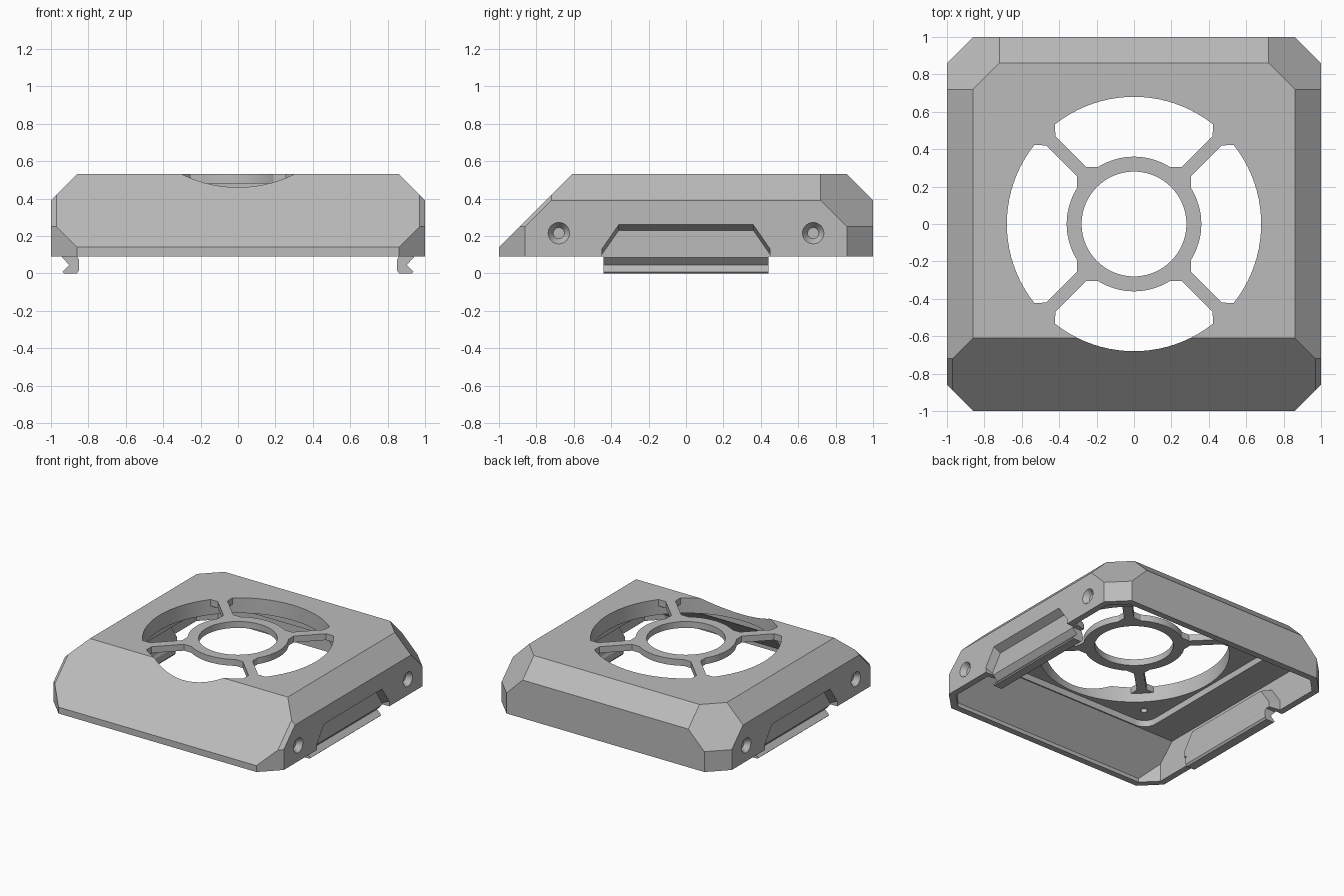
import bpy, bmesh, math
from mathutils import Vector, Matrix

cube = bpy.data.objects.get("Cube")
if cube:
    bpy.data.objects.remove(cube, do_unlink=True)

GREY = 0.5
grey = bpy.data.materials.new("matte grey plastic")
grey.use_nodes = True
grey.diffuse_color = (GREY, GREY, GREY, 1)
grey.node_tree.nodes["Principled BSDF"].inputs["Base Color"].default_value = (GREY, GREY, GREY, 1)


def finish(name, bm):
    bmesh.ops.recalc_face_normals(bm, faces=bm.faces)
    mesh = bpy.data.meshes.new(name)
    bm.to_mesh(mesh)
    bm.free()
    mesh.materials.append(grey)
    ob = bpy.data.objects.new(name, mesh)
    bpy.context.collection.objects.link(ob)
    return ob


def loft(name, loop_a, loop_b):
    """Closed solid between two matching loops of points."""
    bm = bmesh.new()
    a = [bm.verts.new(p) for p in loop_a]
    b = [bm.verts.new(p) for p in loop_b]
    n = len(a)
    bm.faces.new(a)
    bm.faces.new(b)
    for i in range(n):
        j = (i + 1) % n
        bm.faces.new((a[i], a[j], b[j], b[i]))
    return finish(name, bm)


def prism(name, points, z0, z1):
    return loft(name, [(x, y, z0) for x, y in points], [(x, y, z1) for x, y in points])


def circle(r, n=96):
    return [(r * math.cos(math.tau * i / n), r * math.sin(math.tau * i / n)) for i in range(n)]


def cylinder(name, r, z0, z1):
    return prism(name, circle(r), z0, z1)


def rect(x0, x1, y0, y1):
    return [(x0, y0), (x1, y0), (x1, y1), (x0, y1)]


def combine(target, other, operation="DIFFERENCE"):
    mod = target.modifiers.new("combine", "BOOLEAN")
    mod.operation = operation
    mod.solver = "EXACT"
    mod.object = other
    bpy.context.view_layer.objects.active = target
    bpy.ops.object.modifier_apply(modifier=mod.name)
    bpy.data.objects.remove(other, do_unlink=True)


def chamfered_body(name, inset, bottom, top):
    """Box with chamfered edges and corners and a sloping front."""
    planes = [((0, 0, 1), top), ((0, 0, -1), -bottom), ((0, 1, 0), 1 - inset), ((0, -1, 0), 1 - inset),
              ((0, 1, 1), 1.39 - inset * math.sqrt(2)),
              ((0, -1, 1), 1.14 - inset * math.sqrt(2))]
    for s in (-1, 1):
        planes += [((s, 0, 0), 1 - inset), ((s, 0, 1), 1.39 - inset * math.sqrt(2))]
        for t in (-1, 1):
            planes += [((s, t, 0), 1.86 - inset * math.sqrt(2)),
                       ((s, t, 1), 2.11 - inset * math.sqrt(3))]
    bm = bmesh.new()
    bmesh.ops.create_cube(bm, size=6)
    for normal, d in planes:
        n = Vector(normal)
        cut = bmesh.ops.bisect_plane(bm, geom=bm.verts[:] + bm.edges[:] + bm.faces[:], dist=1e-5,
                                     plane_co=n * d / n.length_squared, plane_no=n, clear_outer=True)
        edges = [e for e in cut["geom_cut"] if isinstance(e, bmesh.types.BMEdge) and e.is_boundary]
        if edges:
            bmesh.ops.edgeloop_fill(bm, edges=edges)
    return finish(name, bm)


# Hollow chamfered shell
shell = chamfered_body("shell", 0, 0.09, 0.53)
combine(shell, chamfered_body("cavity", 0.05, -0.5, 0.36))

# Rounded square fan pocket and round opening
h, r = 0.70, 0.10
pocket = []
for k in range(4):
    for i in range(7):
        a = math.pi / 2 * (k + i / 6)
        c = Matrix.Rotation(math.pi / 2 * k, 2) @ Vector((h - r, h - r))
        pocket.append((c.x + r * math.cos(a), c.y + r * math.sin(a)))
combine(shell, prism("fan_pocket", pocket, 0.2, 0.41))
combine(shell, cylinder("opening", 0.68, 0.2, 0.8))

# Blind screw holes beside the pads
for sx in (-1, 1):
    for sy in (-1, 1):
        hole = [(x + sx * 0.57, y + sy * 0.57) for x, y in circle(0.025, 16)]
        combine(shell, prism("mount_hole", hole, 0.3, 0.47))


def trapezoid(x, grow, drop, base):
    w, n = 0.45 + grow, 0.36 + grow
    return [(x, -w, base), (x, -w, 0.13 + grow - drop), (x, -n, 0.26 + grow - drop),
            (x, n, 0.26 + grow - drop), (x, w, 0.13 + grow - drop), (x, w, base)]


# Latch panels, recesses and countersunk side holes
for s in (-1, 1):
    combine(shell, loft("latch_panel", trapezoid(s * 0.86, 0.02, 0.02, 0.09),
                        trapezoid(s * 0.97, 0.04, 0, 0.09)), "UNION")
    combine(shell, loft("recess", trapezoid(s * 0.94, 0, 0.03, 0),
                        trapezoid(s * 1.04, 0, -0.02, 0)))
    for y in (-0.68, 0.68):
        rings = [[(s * x, y + u, 0.215 + v) for u, v in circle(rad, 32)]
                 for x, rad in ((0.96, 0.03), (1.01, 0.064))]
        combine(shell, loft("countersink", *rings))

# Snap hooks below the latch panels
hook = [(0.94, 0.10), (0.94, 0.085), (0.902, 0.045), (0.938, 0.008), (0.93, 0),
        (0.862, 0), (0.85, 0.015), (0.85, 0.07), (0.865, 0.10)]
for s, side in ((1, "left"), (-1, "right")):
    loft(side + "_snap_hook", [(s * x, -0.44, z) for x, z in hook], [(s * x, 0.44, z) for x, z in hook])

# Fan grille: hub ring, spokes and corner pads
LOW, HIGH = 0.48, 0.53
grille = cylinder("grille", 0.36, LOW, HIGH)
combine(grille, prism("hub_square", rect(-0.305, 0.305, -0.305, 0.305), LOW, HIGH), "UNION")
for k in range(4):
    turn = Matrix.Rotation(math.pi / 2 * k, 2)
    diagonal = Matrix.Rotation(math.pi / 2 * (k + 0.5), 2)
    spoke = [diagonal @ Vector(p) for p in rect(0.3, 0.69, -0.035, 0.035)]
    arc = [(0.685 * math.cos(a), 0.685 * math.sin(a))
           for a in (math.radians(38 + 14 * i / 8) for i in range(9))]
    pad = [turn @ Vector(p) for p in [(0.42, 0.42)] + arc]
    combine(grille, prism("spoke", spoke, LOW, HIGH), "UNION")
    combine(grille, prism("pad", pad, LOW, HIGH), "UNION")
combine(grille, cylinder("hub_hole", 0.28, 0.3, 0.7))

# Smooth the round walls, keep the chamfers crisp
bpy.ops.object.select_all(action="DESELECT")
for ob in (shell, grille):
    ob.select_set(True)
bpy.context.view_layer.objects.active = shell
bpy.ops.object.shade_smooth_by_angle(angle=math.radians(25))
